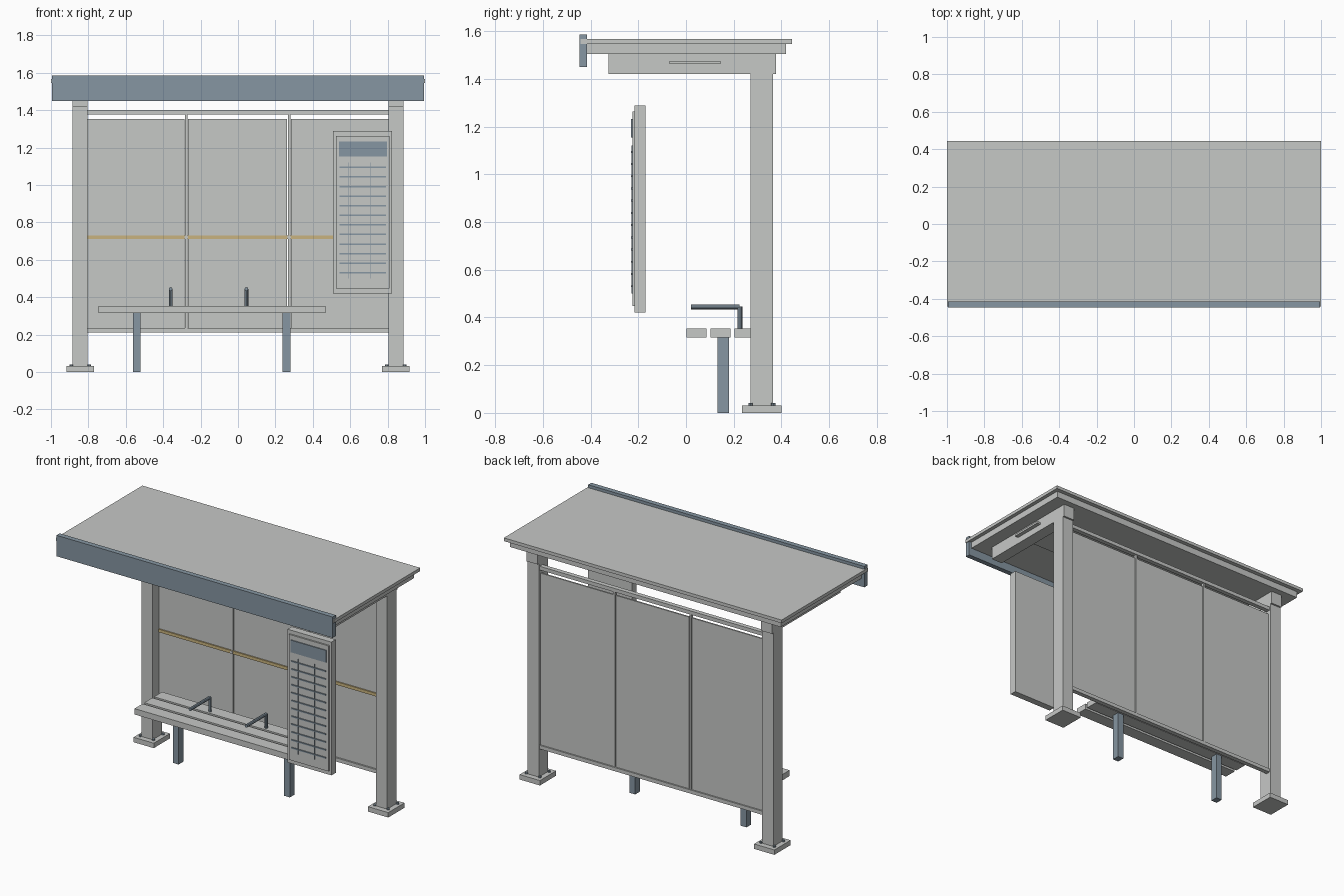
import bpy, bmesh, math
from mathutils import Matrix, Vector

if "Cube" in bpy.data.objects:
    bpy.data.objects.remove(bpy.data.objects["Cube"])


def material(name, rgb):
    m = bpy.data.materials.new(name)
    m.diffuse_color = (*rgb, 1)
    m.use_nodes = True
    m.node_tree.nodes["Principled BSDF"].inputs["Base Color"].default_value = m.diffuse_color
    return m


GREY = material("light_grey", (0.565, 0.578, 0.565))
BLUE = material("slate_blue", (0.24, 0.305, 0.36))
TAN = material("tan", (0.58, 0.45, 0.21))


def finish(name, bm, mat):
    me = bpy.data.meshes.new(name)
    bm.to_mesh(me)
    bm.free()
    me.materials.append(mat)
    ob = bpy.data.objects.new(name, me)
    bpy.context.collection.objects.link(ob)
    return ob


def box(name, x, y, z, mat=GREY):
    """Box from (min, max) ranges on each axis."""
    bm = bmesh.new()
    size = [r[1] - r[0] for r in (x, y, z)]
    mid = [(r[1] + r[0]) / 2 for r in (x, y, z)]
    bmesh.ops.create_cube(bm, size=1, matrix=Matrix.Translation(mid) @ Matrix.Diagonal((*size, 1)))
    return finish(name, bm, mat)


def rod(name, a, b, radius, mat, sides=8):
    """Cylinder between two points."""
    a, b = Vector(a), Vector(b)
    turn = (b - a).to_track_quat('Z', 'Y').to_matrix().to_4x4()
    bm = bmesh.new()
    bmesh.ops.create_cone(bm, cap_ends=True, segments=sides, radius1=radius, radius2=radius,
                          depth=(b - a).length, matrix=Matrix.Translation((a + b) / 2) @ turn)
    return finish(name, bm, mat)


def around(c, half):
    return (c - half, c + half)


# Roof: top sheet, lower deck, front fascia
box("roof_sheet", (-1, 1), (-0.442, 0.445), (1.546, 1.567))
box("roof_deck", (-0.975, 0.975), (-0.415, 0.418), (1.504, 1.546))
box("front_fascia", (-0.994, 0.994), (-0.447, -0.414), (1.45, 1.586), BLUE)

# Lamp plate under the roof, showing just outside the arms
box("roof_lamp", (-0.91, 0.91), (-0.07, 0.145), (1.462, 1.475))

# Posts with roof arms, base plates and bolts on both sides
for side, s in (("left", -1), ("right", 1)):
    px, py = s * 0.844, 0.318
    box(side + "_post", around(px, 0.04), around(py, 0.047), (0.03, 1.42))
    box(side + "_roof_arm", around(px, 0.04), (-0.325, 0.377), (1.42, 1.504))
    box(side + "_base_plate", around(px, 0.073), around(py, 0.083), (0, 0.032))
    for i in (-1, 1):
        for j in (-1, 1):
            bx, by = px + i * 0.048, py + j * 0.048
            rod(side + "_base_bolt", (bx, by, 0.03), (bx, by, 0.041), 0.009, BLUE)

# Back wall: rails, mullions, three panels with a tan band
box("top_rail", (-0.805, 0.805), (0.327, 0.357), (1.377, 1.401))
box("bottom_rail", (-0.805, 0.805), (0.327, 0.357), (0.212, 0.236))
for x in (-0.277, 0.273):
    box("mullion", around(x, 0.007), (0.332, 0.352), (0.236, 1.377))
    rod("band_clip", (x, 0.325, 0.72), (x, 0.34, 0.72), 0.01, GREY)
for x0, x1 in ((-0.805, -0.287), (-0.266, 0.262), (0.283, 0.805)):
    box("back_panel", (x0, x1), (0.338, 0.348), (0.236, 1.353))
box("safety_band", (-0.805, 0.805), (0.33, 0.338), (0.71, 0.73), TAN)

# Bench: three slats, two legs, two armrests
for y0 in (0.002, 0.103, 0.203):
    box("bench_slat", (-0.747, 0.467), (y0, y0 + 0.083), (0.315, 0.353))
for x in (-0.541, 0.26):
    box("bench_leg", around(x, 0.021), (0.132, 0.181), (0, 0.315), BLUE)
for x in (-0.36, 0.045):
    rod("armrest_bar", (x, 0.02, 0.444), (x, 0.225, 0.444), 0.01, BLUE)
    rod("armrest_post", (x, 0.226, 0.353), (x, 0.226, 0.445), 0.01, BLUE)

# Timetable board: case, raised face, header, rows and column dividers
box("timetable_case", (0.507, 0.823), (-0.215, -0.17), (0.421, 1.288))
box("timetable_face", (0.523, 0.809), (-0.225, -0.215), (0.447, 1.263))
box("timetable_header", (0.539, 0.796), (-0.231, -0.225), (1.153, 1.232), BLUE)
for i in range(12):
    box("timetable_row", (0.544, 0.79), (-0.231, -0.225), around(1.094 - i * 0.0512, 0.004), BLUE)
for x in (0.592, 0.71):
    box("timetable_divider", around(x, 0.002), (-0.229, -0.225), (0.5, 1.12), BLUE)
